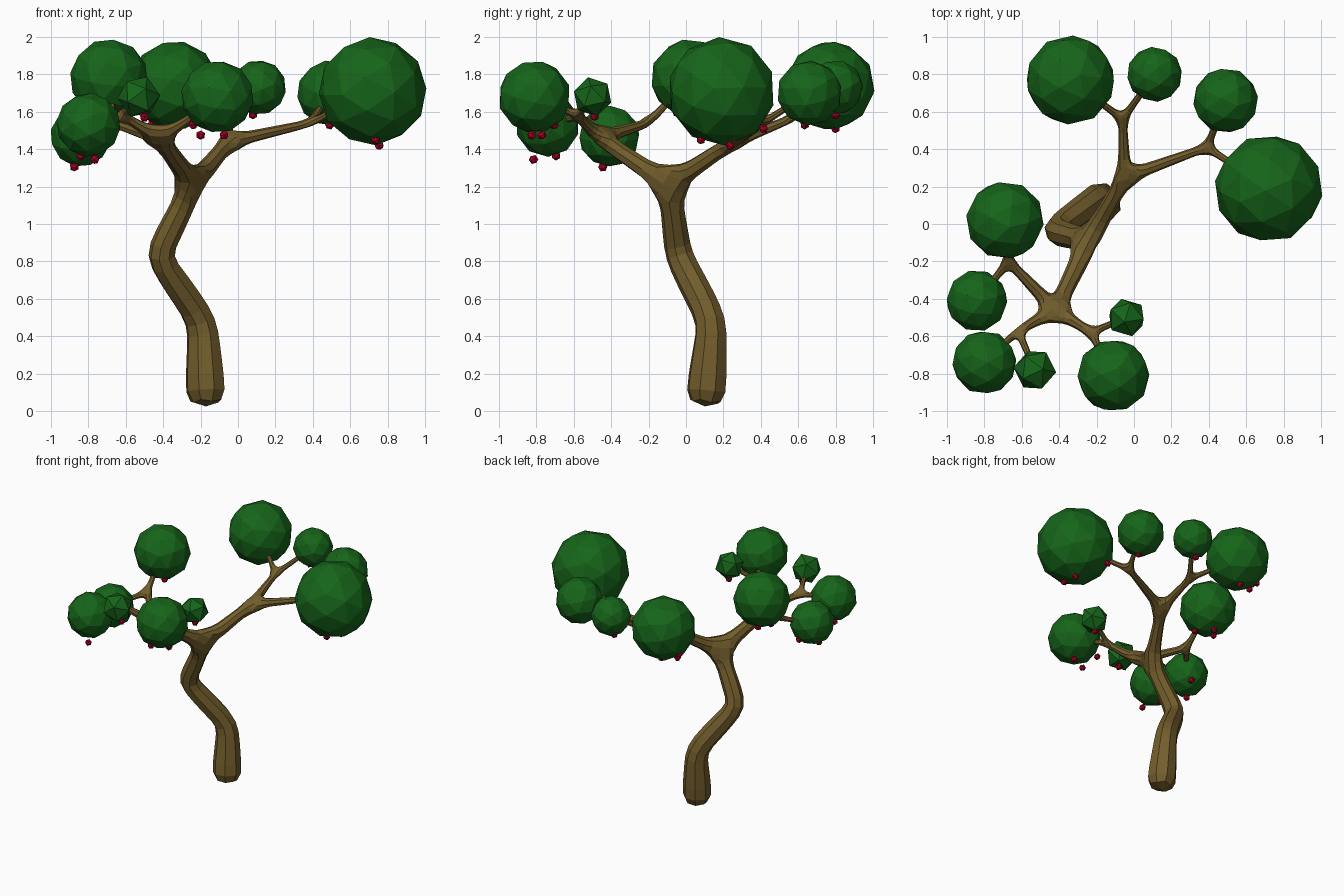
import bpy, math, random
from mathutils import Vector, Euler

random.seed(4)


def material(name, color):
    m = bpy.data.materials.new(name)
    m.diffuse_color = (*color, 1)
    return m


BARK = material("bark", (0.17, 0.11, 0.025))
LEAF = material("leaf", (0.008, 0.13, 0.01))
FRUIT = material("fruit", (0.45, 0.0, 0.02))

# Foliage clumps: x, y, z, radius, attached twig node
clumps = [
    (0.72, 0.19, 1.71, 0.29, 6),
    (0.49, 0.66, 1.70, 0.175, 6),
    (-0.34, 0.77, 1.74, 0.24, 7),
    (0.11, 0.80, 1.73, 0.148, 7),
    (-0.69, 0.02, 1.78, 0.21, 8),
    (-0.84, -0.41, 1.47, 0.165, 8),
    (-0.80, -0.74, 1.53, 0.172, 9),
    (-0.53, -0.78, 1.68, 0.115, 9),
    (-0.11, -0.81, 1.68, 0.195, 10),
    (-0.04, -0.50, 1.68, 0.108, 10),
]

# Branch skeleton: x, y, z, skin radius, parent
nodes = [
    (-0.17, 0.10, 0.01, 0.128, None),
    (-0.19, 0.14, 0.48, 0.088, 0),
    (-0.43, -0.04, 0.83, 0.080, 1),
    (-0.24, -0.09, 1.21, 0.060, 2),
    (-0.05, 0.25, 1.44, 0.040, 3),
    (-0.42, -0.46, 1.46, 0.044, 3),
    (0.39, 0.41, 1.54, 0.022, 4),
    (-0.06, 0.56, 1.56, 0.022, 4),
    (-0.67, -0.20, 1.54, 0.024, 5),
    (-0.62, -0.57, 1.58, 0.022, 5),
    (-0.23, -0.58, 1.58, 0.022, 5),
]
for x, y, z, r, n in clumps:
    nodes.append((x, y, z, 0.016, n))

# Trunk and branches
mesh = bpy.data.meshes.new("trunk_and_branches")
mesh.from_pydata([n[:3] for n in nodes],
                 [(n[4], i) for i, n in enumerate(nodes) if n[4] is not None], [])
tree = bpy.data.objects.new("trunk_and_branches", mesh)
bpy.context.collection.objects.link(tree)
bpy.context.view_layer.objects.active = tree
skin = tree.modifiers.new("skin", 'SKIN')
for i, v in enumerate(mesh.skin_vertices[0].data):
    v.radius = (nodes[i][3],) * 2
    v.use_root = i == 0
skin.use_smooth_shade = False
tree.modifiers.new("round", 'SUBSURF').levels = 1
tree.modifiers["round"].render_levels = 1
mesh.materials.append(BARK)


def ball(name, pos, r, mat, detail):
    rot = [random.uniform(0, math.tau) for _ in range(3)]
    bpy.ops.mesh.primitive_ico_sphere_add(subdivisions=detail, radius=r,
                                          location=pos, rotation=rot)
    o = bpy.context.object
    o.name = name
    o.data.materials.append(mat)
    return o


# Leaf clumps, the smallest ones coarser
for x, y, z, r, n in clumps:
    ball("leaf_clump", (x, y, z), r, LEAF, 2 if r > 0.12 else 1)

# Hanging fruit
for p in [(0.735, 0.08, 1.45), (0.755, 0.235, 1.42), (0.60, 0.415, 1.51),
          (0.49, 0.635, 1.53), (-0.46, 0.765, 1.53), (-0.34, 0.80, 1.51),
          (-0.50, 0.80, 1.58), (0.08, 0.80, 1.585), (-0.62, -0.05, 1.60),
          (-0.70, 0.08, 1.58), (-0.76, 0.0, 1.59), (-0.875, -0.445, 1.305),
          (-0.80, -0.30, 1.36), (-0.765, -0.815, 1.345), (-0.84, -0.695, 1.365),
          (-0.20, -0.825, 1.475), (-0.075, -0.77, 1.475), (-0.24, -0.705, 1.53),
          (-0.50, -0.77, 1.57), (-0.04, -0.49, 1.575)]:
    ball("fruit", p, 0.026, FRUIT, 1)
